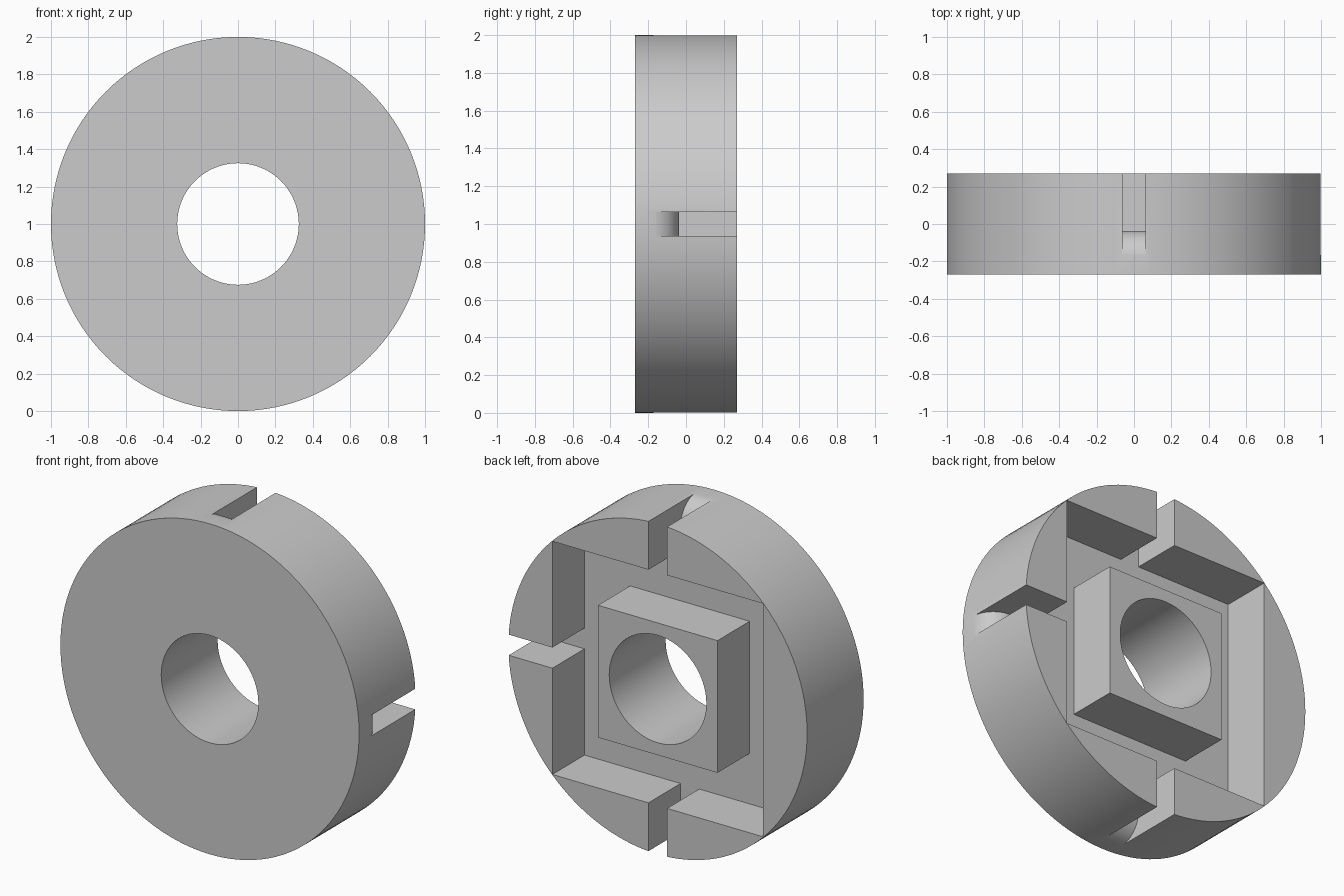
import bpy, bmesh, math
from mathutils import Matrix, Vector

HALF = 0.27          # half thickness of the disc
FLOOR = -0.037       # depth of the channel floor
ROUND = 0.15         # rounding where each slot runs out at the rim

if "Cube" in bpy.data.objects:
    bpy.data.objects.remove(bpy.data.objects["Cube"], do_unlink=True)

grey = bpy.data.materials.new("plain grey")
grey.use_nodes = True
colour = (0.6, 0.6, 0.6, 1)
grey.diffuse_color = colour
grey.node_tree.nodes["Principled BSDF"].inputs["Base Color"].default_value = colour


def finish(name, bm):
    bmesh.ops.recalc_face_normals(bm, faces=bm.faces)
    mesh = bpy.data.meshes.new(name)
    bm.to_mesh(mesh)
    bm.free()
    mesh.materials.append(grey)
    obj = bpy.data.objects.new(name, mesh)
    bpy.context.collection.objects.link(obj)
    return obj


def ring(name, inner, outer, y0, y1, sides, turn=0):
    """Rectangular section turned about the y axis through the disc centre."""
    bm = bmesh.new()
    section = [(inner, y0), (outer, y0), (outer, y1), (inner, y1)]
    loops = []
    for i in range(sides):
        a = turn + math.tau * i / sides
        loops.append([bm.verts.new((r * math.cos(a), y, 1 + r * math.sin(a)))
                      for r, y in section])
    for i in range(sides):
        a, b = loops[i], loops[(i + 1) % sides]
        for j in range(4):
            k = (j + 1) % 4
            bm.faces.new((a[j], a[k], b[k], b[j]))
    return finish(name, bm)


def slot_cutter(name, angle, width=0.125):
    """Radial slot whose floor rolls over into the rim."""
    profile = [(0.6, 0.4), (0.6, FLOOR)]
    for i in range(17):
        a = math.pi / 2 * (1 - i / 16)
        profile.append((1 - ROUND + ROUND * math.cos(a),
                        FLOOR - ROUND + ROUND * math.sin(a)))
    profile += [(1.1, FLOOR - ROUND), (1.1, 0.4)]
    bm = bmesh.new()
    face = bm.faces.new([bm.verts.new((r, y, -width / 2)) for r, y in profile])
    new = bmesh.ops.extrude_face_region(bm, geom=[face])["geom"]
    bmesh.ops.translate(bm, vec=Vector((0, 0, width)),
                        verts=[v for v in new if isinstance(v, bmesh.types.BMVert)])
    bm.transform(Matrix.Translation((0, 0, 1)) @ Matrix.Rotation(angle, 4, "Y"))
    return finish(name, bm)


# Disc with its central bore
disc = ring("slotted_disc", 0.325, 1, -HALF, HALF, 128)

# Square channel around the boss, then four slots out to the rim
root2 = math.sqrt(2)
cutters = [ring("channel_cutter", 0.4 * root2, 0.7055 * root2, FLOOR, 0.4, 4, math.pi / 4)]
cutters += [slot_cutter(f"slot_cutter_{i + 1}", i * math.pi / 2) for i in range(4)]
for cutter in cutters:
    cutter.hide_render = True
    cutter.hide_set(True)
    cut = disc.modifiers.new(cutter.name, "BOOLEAN")
    cut.operation = "DIFFERENCE"
    cut.solver = "EXACT"
    cut.object = cutter

# Apply the cuts and shade the curved walls smooth
bpy.context.view_layer.update()
graph = bpy.context.evaluated_depsgraph_get()
disc.data = bpy.data.meshes.new_from_object(disc.evaluated_get(graph))
disc.modifiers.clear()
for cutter in cutters:
    bpy.data.objects.remove(cutter, do_unlink=True)
bpy.ops.object.select_all(action="DESELECT")
disc.select_set(True)
bpy.context.view_layer.objects.active = disc
bpy.ops.object.shade_smooth_by_angle(angle=math.radians(30))
